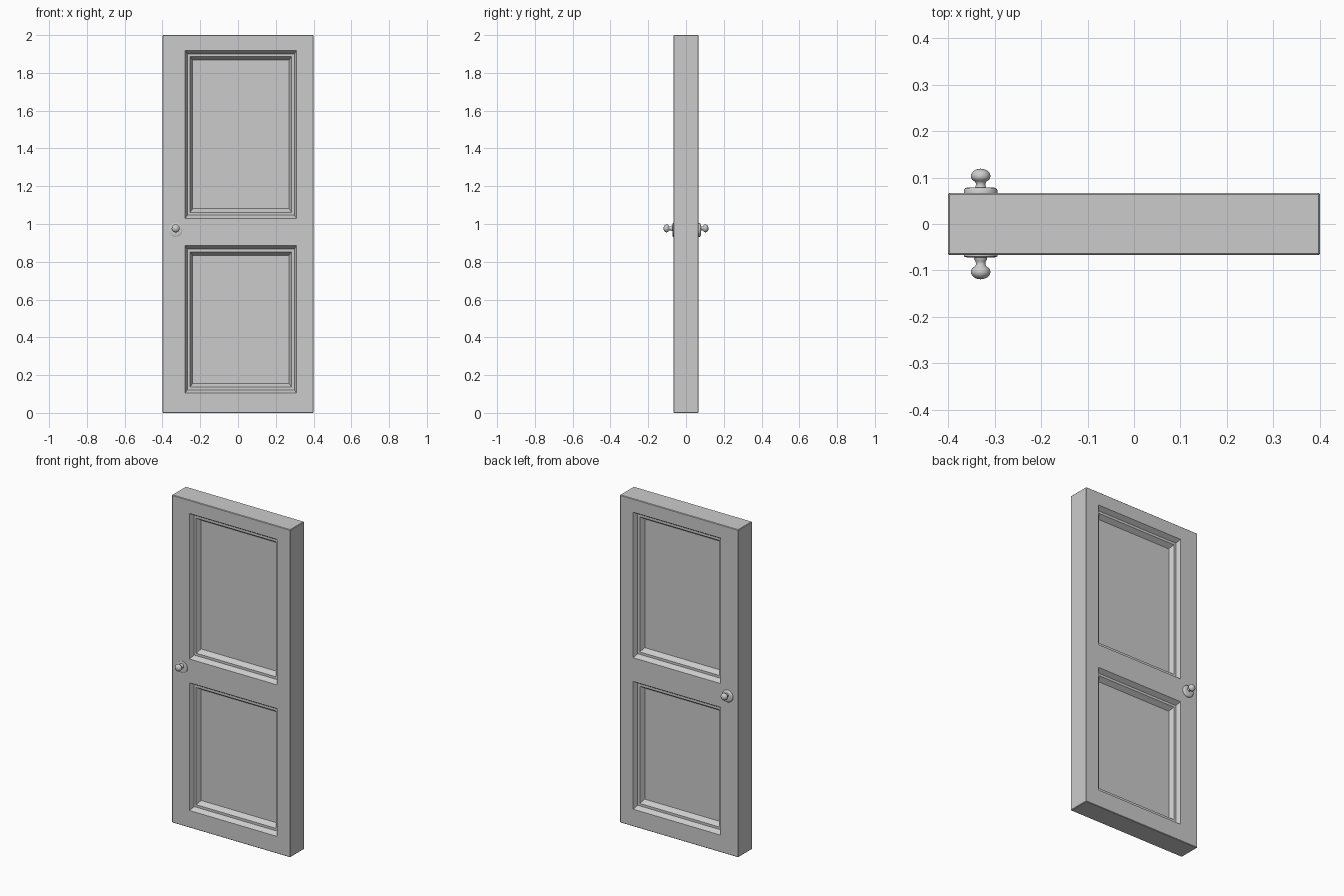
import bpy, bmesh, math
from mathutils import Matrix

if "Cube" in bpy.data.objects:
    bpy.data.objects.remove(bpy.data.objects["Cube"], do_unlink=True)

paint = bpy.data.materials.new("plain grey")
paint.use_nodes = True
GREY = (0.6, 0.6, 0.6, 1)
paint.diffuse_color = GREY
paint.node_tree.nodes["Principled BSDF"].inputs["Base Color"].default_value = GREY

HALF_W, HALF_T, HEIGHT = 0.4, 0.067, 2.0


def add_object(name, bm):
    mesh = bpy.data.meshes.new(name)
    bm.to_mesh(mesh)
    bm.free()
    mesh.materials.append(paint)
    obj = bpy.data.objects.new(name, mesh)
    bpy.context.collection.objects.link(obj)
    return obj


def build_slab():
    """Slab with two stepped, sloping panels sunk into each face."""
    bm = bmesh.new()
    xs = [-HALF_W, -0.28, 0.31, HALF_W]
    zs = [0, 0.105, 0.885, 1.03, 1.918, HEIGHT]
    # inset in x, inset in z, depth
    steps = [(0, 0, 0), (0.012, 0.017, 0.027), (0.026, 0.032, 0.027), (0.04, 0.051, 0.055)]

    def quad(points):
        return bm.faces.new([bm.verts.new(p) for p in points])

    def ring(x0, x1, z0, z1, side, step):
        dx, dz, depth = step
        y = side * (HALF_T - depth)
        return [(x0 + dx, y, z0 + dz), (x1 - dx, y, z0 + dz),
                (x1 - dx, y, z1 - dz), (x0 + dx, y, z1 - dz)]

    for side in (-1, 1):
        for i in range(len(xs) - 1):
            for j in range(len(zs) - 1):
                cell = (xs[i], xs[i + 1], zs[j], zs[j + 1], side)
                if i == 1 and j in (1, 3):
                    rings = [ring(*cell, s) for s in steps]
                    for a, b in zip(rings, rings[1:]):
                        for k in range(4):
                            n = (k + 1) % 4
                            quad([a[k], a[n], b[n], b[k]])
                    quad(rings[-1])
                else:
                    quad(ring(*cell, steps[0]))
    # edges of the slab
    for x in (xs[0], xs[-1]):
        for a, b in zip(zs, zs[1:]):
            quad([(x, -HALF_T, a), (x, HALF_T, a), (x, HALF_T, b), (x, -HALF_T, b)])
    for z in (zs[0], zs[-1]):
        for a, b in zip(xs, xs[1:]):
            quad([(a, -HALF_T, z), (b, -HALF_T, z), (b, HALF_T, z), (a, HALF_T, z)])

    bmesh.ops.remove_doubles(bm, verts=bm.verts, dist=0.0001)
    bmesh.ops.recalc_face_normals(bm, faces=bm.faces)

    # soften only the outer corners
    def on_rim(v):
        return abs(abs(v.co.x) - HALF_W) < 0.001 or v.co.z < 0.001 or v.co.z > HEIGHT - 0.001

    rim = [e for e in bm.edges if all(on_rim(v) for v in e.verts)
           and e.calc_face_angle(0) > 1]
    bmesh.ops.bevel(bm, geom=rim, offset=0.003, segments=1, affect='EDGES')
    return add_object("door_slab", bm)


def lathe(name, profile, z, side):
    """Spin (radius, distance from slab face) points about the y axis."""
    bm = bmesh.new()
    verts = [bm.verts.new((r, 0, d)) for r, d in profile]
    edges = [bm.edges.new(pair) for pair in zip(verts, verts[1:])]
    bmesh.ops.spin(bm, geom=verts + edges, cent=(0, 0, 0), axis=(0, 0, 1),
                   angle=math.tau, steps=32, use_duplicate=False)
    bmesh.ops.remove_doubles(bm, verts=bm.verts, dist=0.0001)
    place = Matrix.Translation((-0.33, side * HALF_T, z))
    turn = Matrix.Rotation(-side * math.pi / 2, 4, 'X')
    bmesh.ops.transform(bm, matrix=place @ turn, verts=bm.verts)
    bmesh.ops.recalc_face_normals(bm, faces=bm.faces)
    obj = add_object(name, bm)
    bpy.ops.object.select_all(action='DESELECT')
    obj.select_set(True)
    bpy.context.view_layer.objects.active = obj
    bpy.ops.object.shade_smooth_by_angle(angle=math.radians(40))


build_slab()

# Rounded knob on a flared neck, over a thin round plate, on both faces
ball = [(0.021 * math.sin(a), 0.036 - 0.016 * math.cos(a))
        for a in (math.pi * k / 12 for k in range(4, 13))]
neck = [(0.014, 0), (0.014, 0.009), (0.011, 0.013), (0.010, 0.020), (0.013, 0.025)]
for label, side, thick in (("front", -1, 0.005), ("back", 1, 0.012)):
    plate = [(0.036, -0.002), (0.036, thick * 0.5), (0.033, thick * 0.85),
             (0.027, thick), (0, thick)]
    lathe(label + "_knob_plate", plate, 0.968, side)
    lathe(label + "_knob", neck + ball, 0.977, side)
